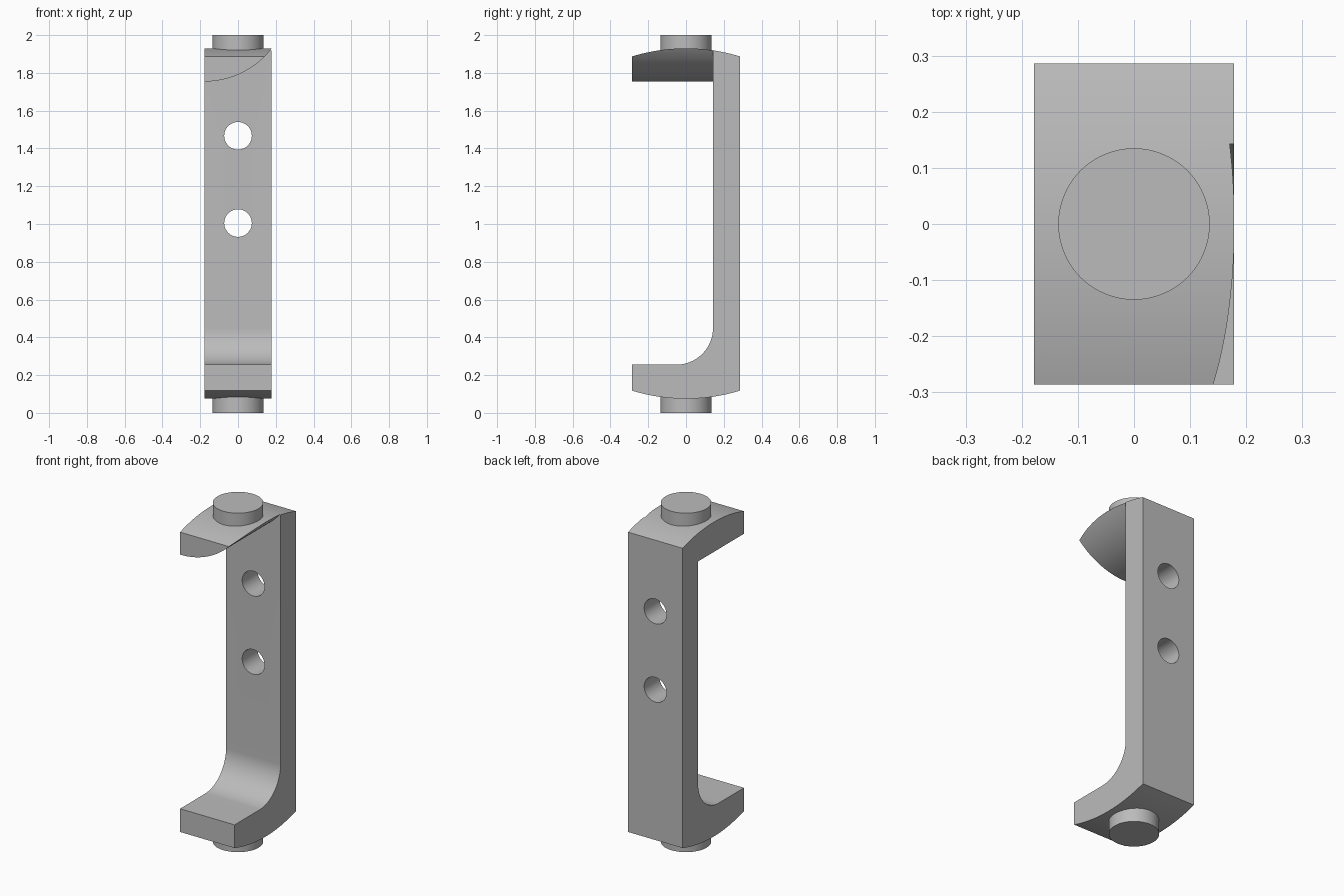
import bpy
import bmesh
from math import asin, cos, sin, pi, radians
from mathutils import Matrix, Vector

if "Cube" in bpy.data.objects:
    bpy.data.objects.remove(bpy.data.objects["Cube"], do_unlink=True)

HALF_W, HALF_D = 0.178, 0.286      # half width (x) and half depth (y)
SPINE_Y = 0.143                    # front face of the spine
LOW, HIGH, BOW = 0.075, 1.93, 0.043  # crowns of the bowed ends and their rise
FILLET = 0.195

grey = bpy.data.materials.new("Plain grey")
grey.use_nodes = True
grey.diffuse_color = (0.5, 0.5, 0.5, 1)
grey.node_tree.nodes["Principled BSDF"].inputs["Base Color"].default_value = (0.5, 0.5, 0.5, 1)


def finish(name, bm):
    bmesh.ops.recalc_face_normals(bm, faces=bm.faces)
    mesh = bpy.data.meshes.new(name)
    bm.to_mesh(mesh)
    bm.free()
    mesh.materials.append(grey)
    obj = bpy.data.objects.new(name, mesh)
    bpy.context.collection.objects.link(obj)
    return obj


def side_prism(name, profile, half_width):
    """Extrude a (y, z) outline across x."""
    bm = bmesh.new()
    face = bm.faces.new([bm.verts.new((-half_width, y, z)) for y, z in profile])
    new = bmesh.ops.extrude_face_region(bm, geom=[face])["geom"]
    verts = [v for v in new if isinstance(v, bmesh.types.BMVert)]
    bmesh.ops.translate(bm, verts=verts, vec=(2 * half_width, 0, 0))
    return finish(name, bm)


def cylinder(name, radius, length, centre, along_y=False, segments=64):
    bm = bmesh.new()
    turn = Matrix.Rotation(pi / 2, 4, "X") if along_y else Matrix()
    bmesh.ops.create_cone(bm, cap_ends=True, segments=segments, radius1=radius,
                          radius2=radius, depth=length,
                          matrix=Matrix.Translation(Vector(centre)) @ turn)
    return finish(name, bm)


def activate(obj):
    bpy.ops.object.select_all(action="DESELECT")
    obj.select_set(True)
    bpy.context.view_layer.objects.active = obj


def cut(obj, cutter):
    cutter.hide_render = True
    mod = obj.modifiers.new("Cut", "BOOLEAN")
    mod.operation, mod.solver, mod.object = "DIFFERENCE", "EXACT", cutter
    activate(obj)
    bpy.ops.object.modifier_apply(modifier=mod.name)
    bpy.data.objects.remove(cutter, do_unlink=True)


# Full block with bowed top and bottom
bow_r = (HALF_D ** 2 + BOW ** 2) / (2 * BOW)
spread = asin(HALF_D / bow_r)
angles = [spread * (i / 16 - 1) for i in range(33)]
bottom = [(bow_r * sin(a), LOW + bow_r * (1 - cos(a))) for a in angles]
top = [(-bow_r * sin(a), HIGH - bow_r * (1 - cos(a))) for a in angles]
bracket = side_prism("bracket_body", bottom + top, HALF_W)

# Opening between the lugs: filleted below, arched above
fillet = [(SPINE_Y - FILLET + FILLET * sin(a), 0.255 + FILLET * (1 - cos(a)))
          for a in (i * pi / 48 for i in range(25))]
opening = side_prism("opening_cutter",
                     [(-0.5, 0.255)] + fillet + [(SPINE_Y, 2.1), (-0.5, 2.1)], 0.22)
ARCH = 0.45
cut(opening, cylinder("arch_cutter", ARCH, 2, (-HALF_W, 0, 1.754 + ARCH), True, 160))
cut(bracket, opening)

# Two bolt holes through the spine
for z in (1.005, 1.467):
    cut(bracket, cylinder("hole_cutter", 0.073, 0.5, (0, 0.25, z), True))

# Round pivot pins at both ends
pins = [cylinder("bottom_pin", 0.135, 0.11, (0, 0, 0.055)),
        cylinder("top_pin", 0.135, 0.1, (0, 0, 1.95))]

for obj in [bracket] + pins:
    activate(obj)
    bpy.ops.object.shade_smooth_by_angle(angle=radians(25))
